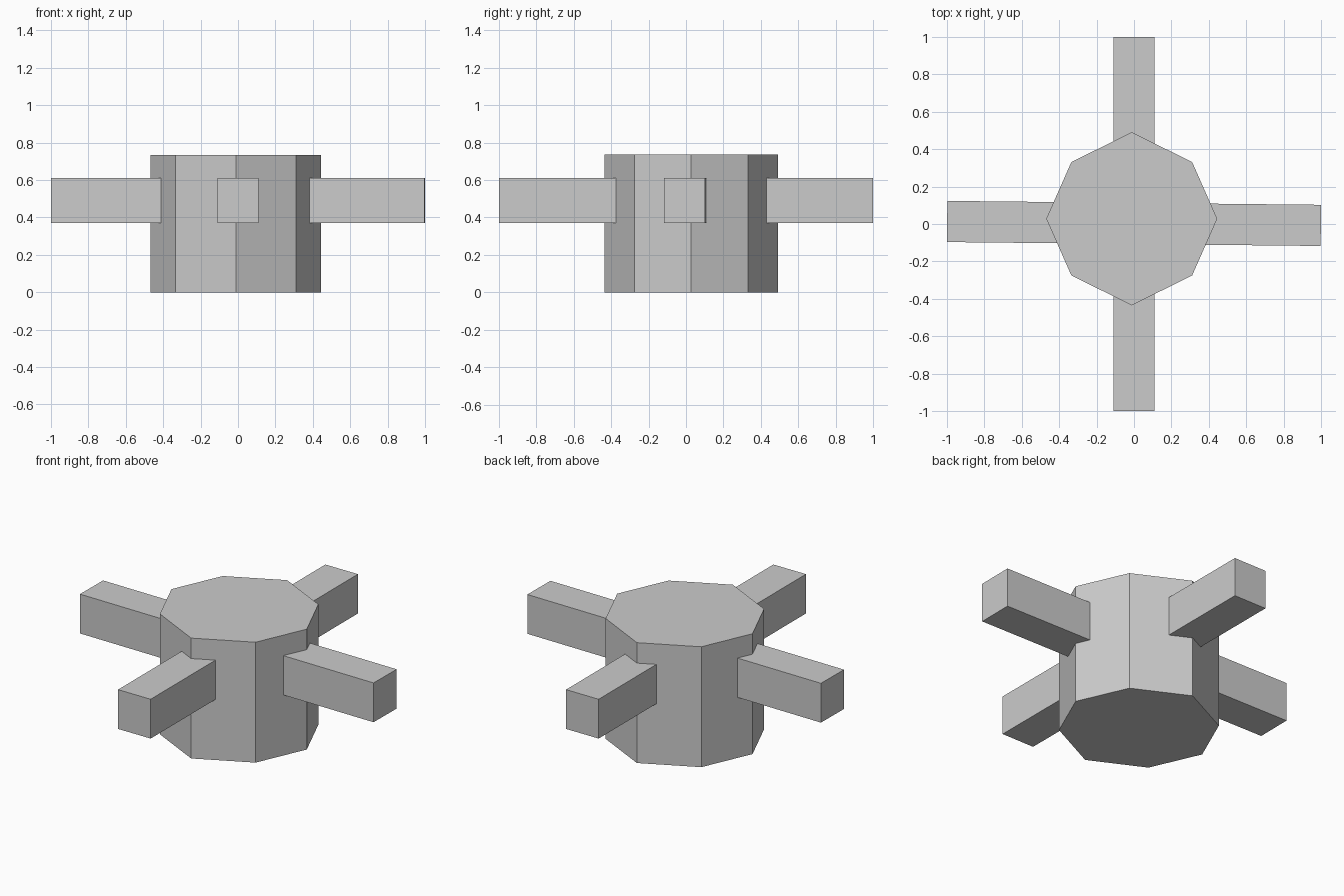
import bpy, bmesh, math

if "Cube" in bpy.data.objects:
    bpy.data.objects.remove(bpy.data.objects["Cube"])

# Octagonal hub: slightly off-centre prism
CX, CY, HEIGHT = -0.012, 0.028, 0.735
half = [(0, 0.463), (0.323, 0.303), (0.457, 0), (0.323, -0.303)]
outline = half + [(-x, -y) for x, y in half]

bm = bmesh.new()
base = bm.faces.new([bm.verts.new((CX + x, CY + y, 0)) for x, y in outline])
top = bmesh.ops.extrude_face_region(bm, geom=[base])
verts = [g for g in top["geom"] if isinstance(g, bmesh.types.BMVert)]
bmesh.ops.translate(bm, verts=verts, vec=(0, 0, HEIGHT))
bmesh.ops.recalc_face_normals(bm, faces=bm.faces)
mesh = bpy.data.meshes.new("hub")
bm.to_mesh(mesh)
bm.free()
bpy.context.collection.objects.link(bpy.data.objects.new("hub", mesh))


# Square bars crossing through the hub
def bar(name, location, angle, length):
    bpy.ops.mesh.primitive_cube_add(size=1, location=location, rotation=(0, 0, angle))
    ob = bpy.context.object
    ob.name = name
    ob.scale = (length, 0.22, 0.24)


bar("side_crossbar", (0, 0.003, 0.49), math.radians(-0.6), 1.998)
bar("front_back_crossbar", (0, 0, 0.49), math.radians(90), 2.0)
